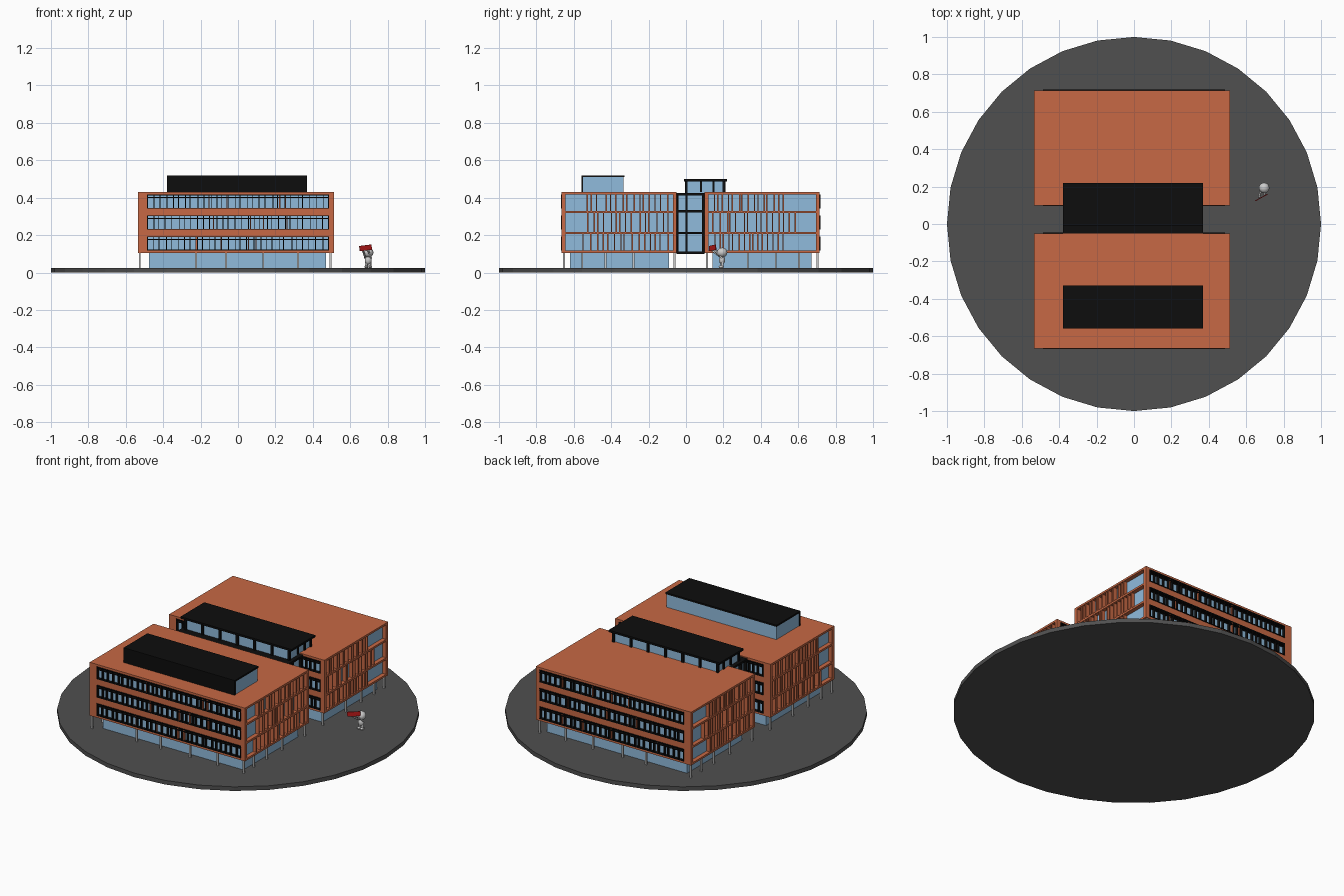
import bpy, bmesh, math, random
from mathutils import Matrix, Vector

if "Cube" in bpy.data.objects:
    bpy.data.objects.remove(bpy.data.objects["Cube"])

random.seed(7)


def material(name, rgb):
    m = bpy.data.materials.new(name)
    m.diffuse_color = (*rgb, 1)
    m.use_nodes = True
    m.node_tree.nodes["Principled BSDF"].inputs["Base Color"].default_value = m.diffuse_color
    return m


BRICK = material("brick", (0.57, 0.14, 0.058))
GLASS = material("glass", (0.28, 0.5, 0.72))
BLACK = material("black", (0.004, 0.004, 0.004))
PAVING = material("paving", (0.08, 0.08, 0.08))
RED = material("red", (0.5, 0.01, 0.01))


def boxes(name, spans, mat=None):
    """One object made of boxes given as (x0, x1, y0, y1, z0, z1)."""
    bm = bmesh.new()
    for x0, x1, y0, y1, z0, z1 in spans:
        size = Matrix.Diagonal((abs(x1 - x0), abs(y1 - y0), z1 - z0, 1))
        mid = Matrix.Translation(((x0 + x1) / 2, (y0 + y1) / 2, (z0 + z1) / 2))
        bmesh.ops.create_cube(bm, size=1, matrix=mid @ size)
    me = bpy.data.meshes.new(name)
    bm.to_mesh(me)
    bm.free()
    ob = bpy.data.objects.new(name, me)
    bpy.context.collection.objects.link(ob)
    if mat:
        me.materials.append(mat)
    return ob


X0, X1 = -0.535, 0.513          # block width
WX0, WX1 = -0.487, 0.487        # window strip width
DEPTH = 0.615
GROUND, BASE, TOP = 0.025, 0.105, 0.43
ROWS = [(0.118, 0.193), (0.23, 0.305), (0.342, 0.417)]
SLABS = [0.105, 0.206, 0.318, 0.418]

# round paved plate
bpy.ops.mesh.primitive_cylinder_add(vertices=32, radius=1, depth=GROUND, location=(0, 0, GROUND / 2))
plate = bpy.context.object
plate.name = "ground_plate"
plate.data.materials.append(PAVING)


def block(label, outer, s):
    """Office block; outer = y of the outer facade, s = direction towards the courtyard."""
    inner = outer + s * DEPTH

    # glazed body and recessed ground floor
    boxes(label + "_glazing", [(X0 + 0.025, X1 - 0.025, outer + s * 0.014, inner - s * 0.014, BASE + 0.004, TOP - 0.004)], GLASS)
    boxes(label + "_ground_floor", [(-0.476, 0.47, outer + s * 0.045, inner - s * 0.042, GROUND, BASE)], GLASS)

    # floor slabs and roof
    boxes(label + "_slabs", [(X0, X1, outer, inner, z, z + 0.012) for z in SLABS], BRICK)

    # long facades: brick strips, end piers and window frames
    wall, frame, piers = [], [], []
    edges = [BASE] + [z for r in ROWS for z in r] + [TOP]
    for y, d in ((outer, s), (inner, -s)):
        back, a, b = y + d * 0.02, y - d * 0.004, y + d * 0.016
        for i in range(0, len(edges), 2):
            wall.append((X0, X1, y, back, edges[i], edges[i + 1]))
        wall += [(X0, WX0, y, back, BASE, TOP), (WX1, X1, y, back, BASE, TOP)]
        for z0, z1 in ROWS:
            for z in (z0, z1 - 0.018, z1 - 0.004):
                frame.append((WX0, WX1, a, b, z, z + 0.004))
            n = 29
            for i in range(n + 1):
                x = WX0 + 0.003 + (WX1 - WX0 - 0.006) * i / n
                if 0 < i < n:
                    x += random.uniform(-0.007, 0.007)
                frame.append((x - 0.0022, x + 0.0022, a, b, z0, z1))
            for i in range(4):
                x = random.uniform(-0.35, 0.35)
                piers.append((x - 0.003, x + 0.003, y + d * 0.002, back, z0, z1))
    boxes(label + "_facade_walls", wall, BRICK)
    boxes(label + "_facade_piers", piers, BRICK)
    boxes(label + "_window_frames", frame, BLACK)

    # short sides: irregular fins, with a wide pane near the outer corner
    fins = []
    for xa, xb, count in ((X1 - 0.028, X1 - 0.002, 15), (X0 + 0.002, X0 + 0.028, 18)):
        for z0, z1 in zip(SLABS[:-1], SLABS[1:]):
            start = random.uniform(0.09, 0.19)
            for i in range(count):
                t = start + (DEPTH - 0.03 - start) * (i + random.uniform(0, 0.7)) / count
                y = outer + s * t
                fins.append((xa, xb, y - 0.0035, y + 0.0035, z0 + 0.01, z1))
    boxes(label + "_side_fins", fins, BRICK)

    # thin columns around the edge
    spots = [(x, y) for x in (-0.525, -0.225, -0.065, 0.135, 0.32, 0.495)
             for y in (outer + s * 0.012, inner - s * 0.012)]
    spots += [(x, outer + s * t) for x in (-0.525, 0.495) for t in (0.11, 0.235, 0.385)]
    boxes(label + "_columns", [(x - 0.005, x + 0.005, y - 0.005, y + 0.005, GROUND, BASE) for x, y in spots])


block("front_block", -0.665, 1)
block("back_block", 0.715, -1)

# rooftop plant room on the front block
boxes("plant_room_glass", [(-0.376, 0.366, -0.552, -0.334, TOP, 0.512)], GLASS)
boxes("plant_room_cover", [(-0.38, 0.37, -0.56, -0.33, 0.51, 0.52),
                           (-0.38, 0.37, -0.56, -0.55, TOP, 0.515)], BLACK)

# atrium between the blocks
AX0, AX1 = -0.38, 0.37
boxes("atrium_glass", [(AX0 + 0.02, AX1 - 0.02, -0.05, 0.1, BASE, 0.42)], GLASS)
atrium = [(AX0, AX1, -0.05, 0.1, z, z + 0.012) for z in (0.1, 0.206, 0.322, 0.412)]
for xa in (AX0, AX1 - 0.024):
    for y in (-0.045, 0.003, 0.092):
        atrium.append((xa, xa + 0.024, y - 0.006, y + 0.006, BASE, 0.42))
boxes("atrium_frame", atrium, BLACK)

# raised clerestory over the atrium
boxes("clerestory_glass", [(AX0 + 0.025, AX1 - 0.025, 0.005, 0.2, 0.42, 0.49)], GLASS)
cler = [(AX0, AX1, -0.012, 0.218, 0.488, 0.5)]
for i in range(7):
    x = AX0 + 0.025 + (AX1 - AX0 - 0.05) * i / 6
    for y in (0.002, 0.203):
        cler.append((x - 0.007, x + 0.007, y - 0.007, y + 0.007, 0.42, 0.49))
for x in (AX0 + 0.025, AX1 - 0.025):
    for y in (0.08, 0.147):
        cler.append((x - 0.006, x + 0.006, y - 0.006, y + 0.006, 0.43, 0.49))
boxes("clerestory_frame", cler, BLACK)


# small standing figure
def ball(name, loc, scale):
    bpy.ops.mesh.primitive_uv_sphere_add(segments=20, ring_count=12, radius=1, location=loc)
    ob = bpy.context.object
    ob.name, ob.scale = name, scale
    bpy.ops.object.shade_smooth()


def limb(name, a, b, r):
    a, b = Vector(a), Vector(b)
    bpy.ops.mesh.primitive_cylinder_add(vertices=12, radius=r, depth=(b - a).length, location=(a + b) / 2)
    ob = bpy.context.object
    ob.name = name
    ob.rotation_euler = (b - a).to_track_quat('Z', 'Y').to_euler()
    bpy.ops.object.shade_smooth_by_angle()


FX, FY = 0.696, 0.193
ball("figure_head", (FX, FY, 0.107), (0.028, 0.028, 0.026))
ball("figure_body", (FX, FY, 0.066), (0.018, 0.016, 0.023))
for k in (-1, 1):
    limb("figure_leg", (FX + k * 0.009, FY, GROUND), (FX + k * 0.009, FY, 0.056), 0.008)
    ball("figure_foot", (FX + k * 0.01, FY - 0.005, 0.031), (0.01, 0.014, 0.007))
    limb("figure_arm", (FX + k * 0.015, FY, 0.076), (0.682 + k * 0.014, 0.147 + k * 0.007, 0.118), 0.005)

# red board held up by the figure
board = boxes("red_board", [(-0.037, 0.037, -0.002, 0.002, -0.014, 0.014)], RED)
board.location = (0.682, 0.142, 0.132)
board.rotation_euler = (0, math.radians(-6), math.radians(29))
